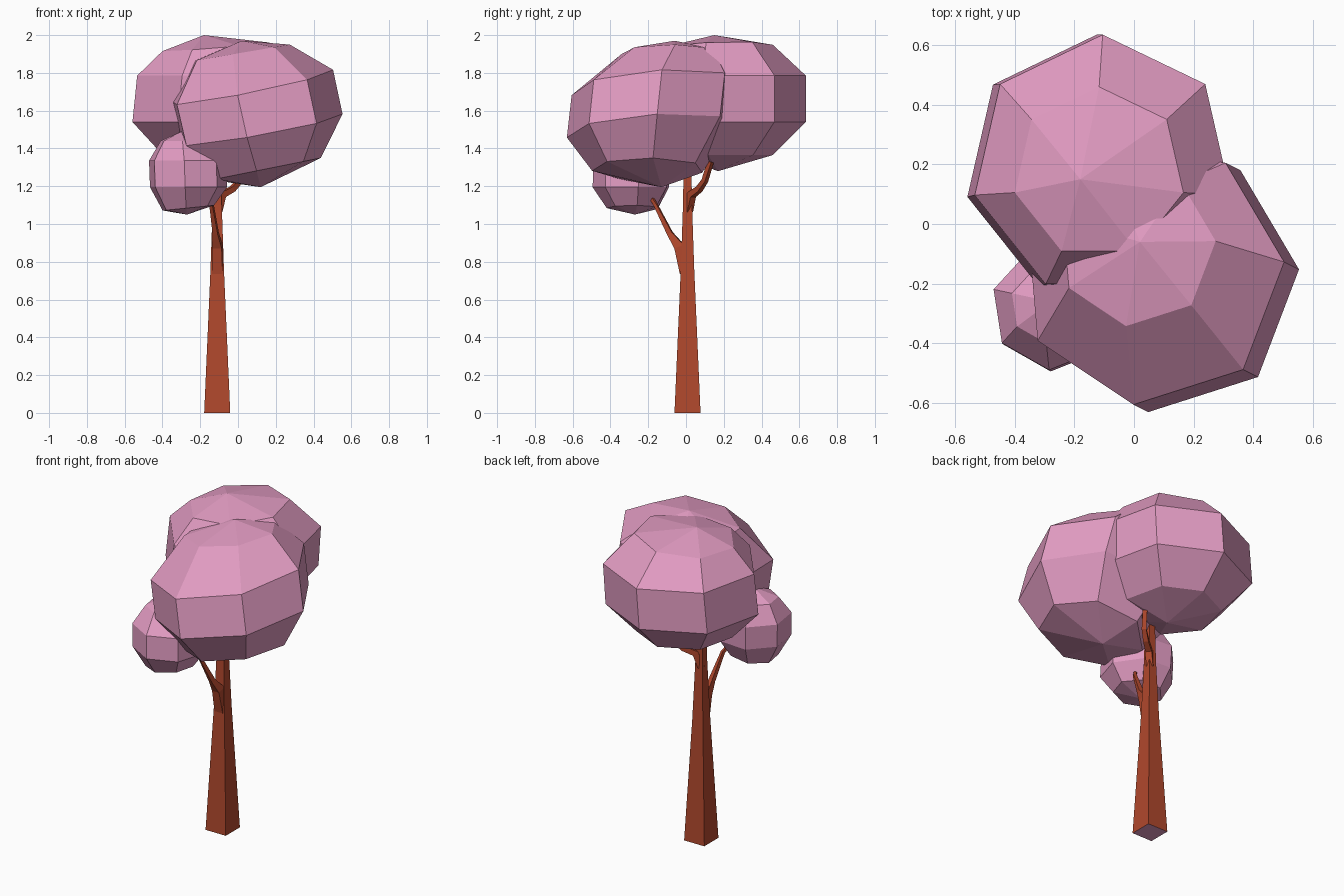
import bpy, bmesh, math
from mathutils import Vector

if "Cube" in bpy.data.objects:
    bpy.data.objects.remove(bpy.data.objects["Cube"])


def material(name, rgb):
    m = bpy.data.materials.new(name)
    m.diffuse_color = (*rgb, 1)
    m.use_nodes = True
    m.node_tree.nodes["Principled BSDF"].inputs["Base Color"].default_value = m.diffuse_color
    return m


PINK = material("blossom pink", (0.76, 0.33, 0.54))
BROWN = material("bark brown", (0.44, 0.065, 0.026))


def loft(name, rings, mats, start=None, end=None):
    """Skin a list of point rings; ends close to a point or a flat cap."""
    bm = bmesh.new()
    vs = [[bm.verts.new(p) for p in r] for r in rings]
    n = len(rings[0])
    for a, b in zip(vs, vs[1:]):
        for i in range(n):
            j = (i + 1) % n
            bm.faces.new((a[i], a[j], b[j], b[i]))
    for ring, tip in ((vs[0], start), (vs[-1], end)):
        if tip is None:
            bm.faces.new(ring)
        else:
            t = bm.verts.new(tip)
            for i in range(n):
                bm.faces.new((ring[i], ring[(i + 1) % n], t))
    bmesh.ops.recalc_face_normals(bm, faces=bm.faces)
    me = bpy.data.meshes.new(name)
    bm.to_mesh(me)
    bm.free()
    for m in mats:
        me.materials.append(m)
    ob = bpy.data.objects.new(name, me)
    bpy.context.collection.objects.link(ob)
    return ob


def foliage(name, phase, top, bands, bottom):
    """Seven-sided blob; bands are (cx, cy, z, radius, slope_x, slope_y)."""
    rings = []
    for cx, cy, z, r, sx, sy in bands:
        ring = []
        for i in range(7):
            a = math.radians(phase) + math.tau * i / 7
            dx, dy = r * math.cos(a), r * math.sin(a)
            ring.append((cx + dx, cy + dy, z + sx * dx + sy * dy))
        rings.append(ring)
    loft(name, rings, [PINK], top, bottom)


def branch(name, path):
    """Square tube along points (x, y, z, half width)."""
    pts = [Vector(p[:3]) for p in path]
    rings = []
    for i, p in enumerate(pts):
        t = (pts[min(i + 1, len(pts) - 1)] - pts[max(i - 1, 0)]).normalized()
        u = t.cross(Vector((0, 0, 1))).normalized()
        v = t.cross(u)
        h = path[i][3]
        rings.append([p + u * h * a + v * h * b
                      for a, b in ((-1, -1), (1, -1), (1, 1), (-1, 1))])
    loft(name, rings, [BROWN])


# Tapered square trunk, with a pink underside
trunk = loft("trunk", [[(-0.11 + h * a, 0.008 + h * b, z)
                        for a, b in ((-1, -1), (1, -1), (1, 1), (-1, 1))]
                       for z, h in ((0, 0.069), (0.75, 0.036), (1.1, 0.024), (1.34, 0.02))],
             [BROWN, PINK])
for f in trunk.data.polygons:
    if f.center.z < 0.01:
        f.material_index = 1

# Branches
branch("front_branch", [(-0.11, -0.005, 0.74, 0.028), (-0.11, -0.035, 0.88, 0.026),
                        (-0.118, -0.085, 0.95, 0.014), (-0.14, -0.16, 1.1, 0.009),
                        (-0.17, -0.19, 1.15, 0.008)])
branch("back_branch", [(-0.11, 0.01, 1.07, 0.02), (-0.085, 0.03, 1.155, 0.018),
                       (-0.03, 0.07, 1.185, 0.015), (0.01, 0.1, 1.23, 0.013),
                       (0.03, 0.13, 1.33, 0.013)])

# Foliage clumps
foliage("back_foliage", 90, (-0.18, 0.15, 2.0),
        [(-0.117, 0.17, 1.94, 0.29, 0.08, 0.03), (-0.105, 0.195, 1.785, 0.44, 0, 0),
         (-0.125, 0.19, 1.54, 0.445, 0, 0), (-0.125, 0.18, 1.365, 0.28, 0, 0)],
        (-0.1, 0.17, 1.28))
foliage("front_foliage", -98, (0.02, -0.06, 1.97),
        [(0.01, -0.08, 1.905, 0.265, 0.17, 0), (0.06, -0.165, 1.725, 0.445, 0.2, 0.07),
         (0.11, -0.19, 1.5, 0.445, 0.18, 0.07), (0.14, -0.2, 1.29, 0.3, 0.2, 0.0)],
        (0.12, -0.13, 1.195))
foliage("small_foliage", -94, (-0.28, -0.26, 1.5),
        [(-0.285, -0.27, 1.44, 0.13, 0, 0), (-0.27, -0.28, 1.335, 0.21, 0, 0),
         (-0.265, -0.285, 1.195, 0.21, 0, 0), (-0.265, -0.28, 1.085, 0.14, 0.1, 0)],
        (-0.27, -0.27, 1.05))
